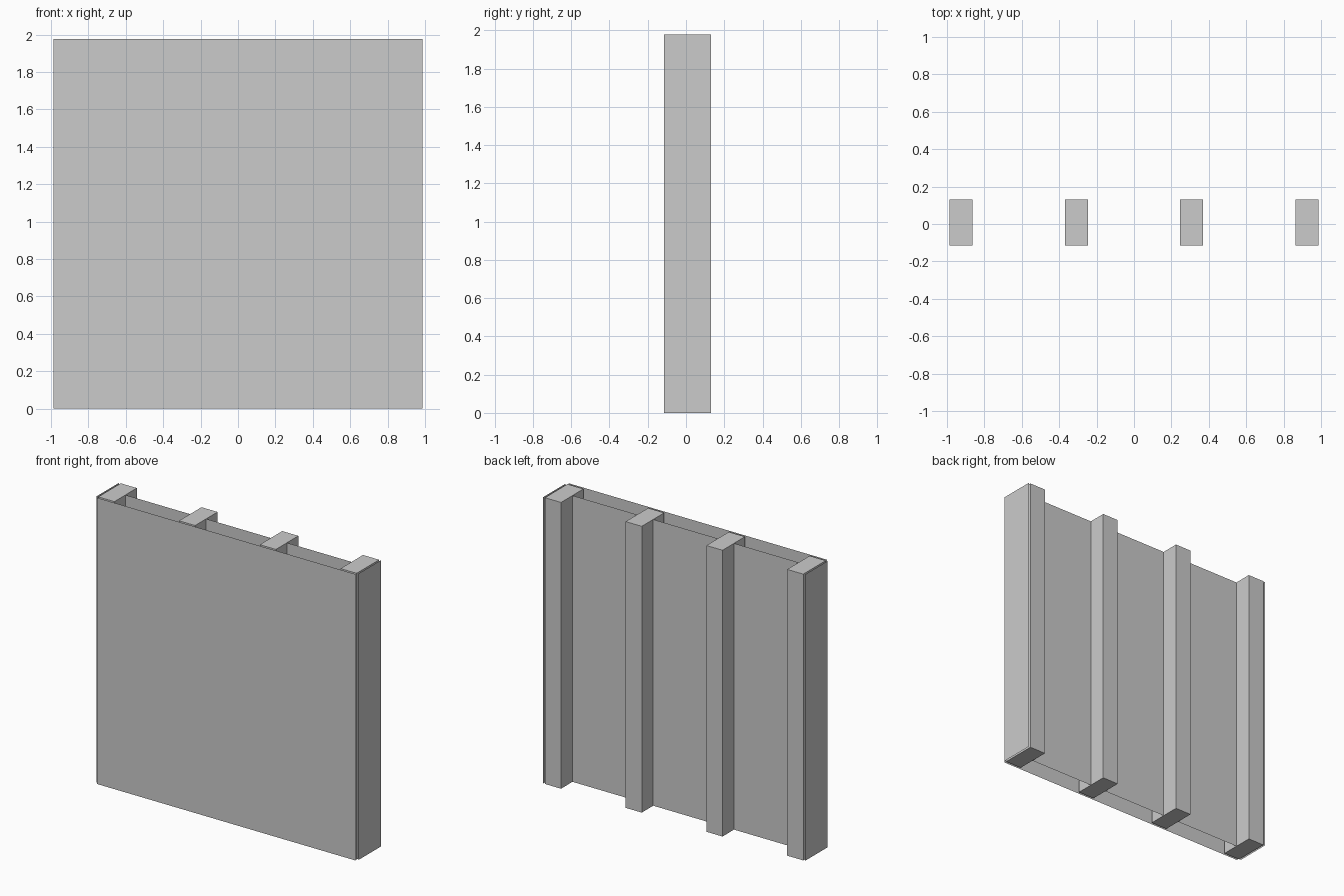
import bpy, bmesh
from mathutils import Vector

if "Cube" in bpy.data.objects:
    bpy.data.objects.remove(bpy.data.objects["Cube"])

H = 1.977                # wall height
Y0, Y1 = -0.115, 0.13    # stud front and back
HALF = 0.987             # half width of studs and sheets


def make_object(name, bm):
    mesh = bpy.data.meshes.new(name)
    bm.to_mesh(mesh)
    bm.free()
    obj = bpy.data.objects.new(name, mesh)
    bpy.context.collection.objects.link(obj)
    return obj


def box(name, lo, hi):
    lo, hi = Vector(lo), Vector(hi)
    bm = bmesh.new()
    bmesh.ops.create_cube(bm, size=1)
    bmesh.ops.scale(bm, vec=hi - lo, verts=bm.verts)
    bmesh.ops.translate(bm, vec=(lo + hi) / 2, verts=bm.verts)
    return make_object(name, bm)


def sheet(name, a, b):
    # Upright zero-thickness panel between two plan points
    bm = bmesh.new()
    bm.faces.new([bm.verts.new((p[0], p[1], z))
                  for p, z in ((a, 0), (b, 0), (b, H), (a, H))])
    return make_object(name, bm)


# Four evenly spaced studs
STUD = 0.123
for i in range(4):
    x = -HALF + i * (2 * HALF - STUD) / 3
    box(f"stud_{i + 1}", (x, Y0, 0), (x + STUD, Y1, H))

# Facing sheet at the front and inner sheet at mid depth
sheet("front_sheet", (-HALF, -0.13), (HALF, -0.13))
sheet("inner_sheet", (HALF, 0.005), (-HALF, 0.005))

# End sheets just outside the outer studs
sheet("right_end_sheet", (1.0, Y0), (1.0, Y1))
sheet("left_end_sheet", (-1.0, Y1), (-1.0, Y0))
